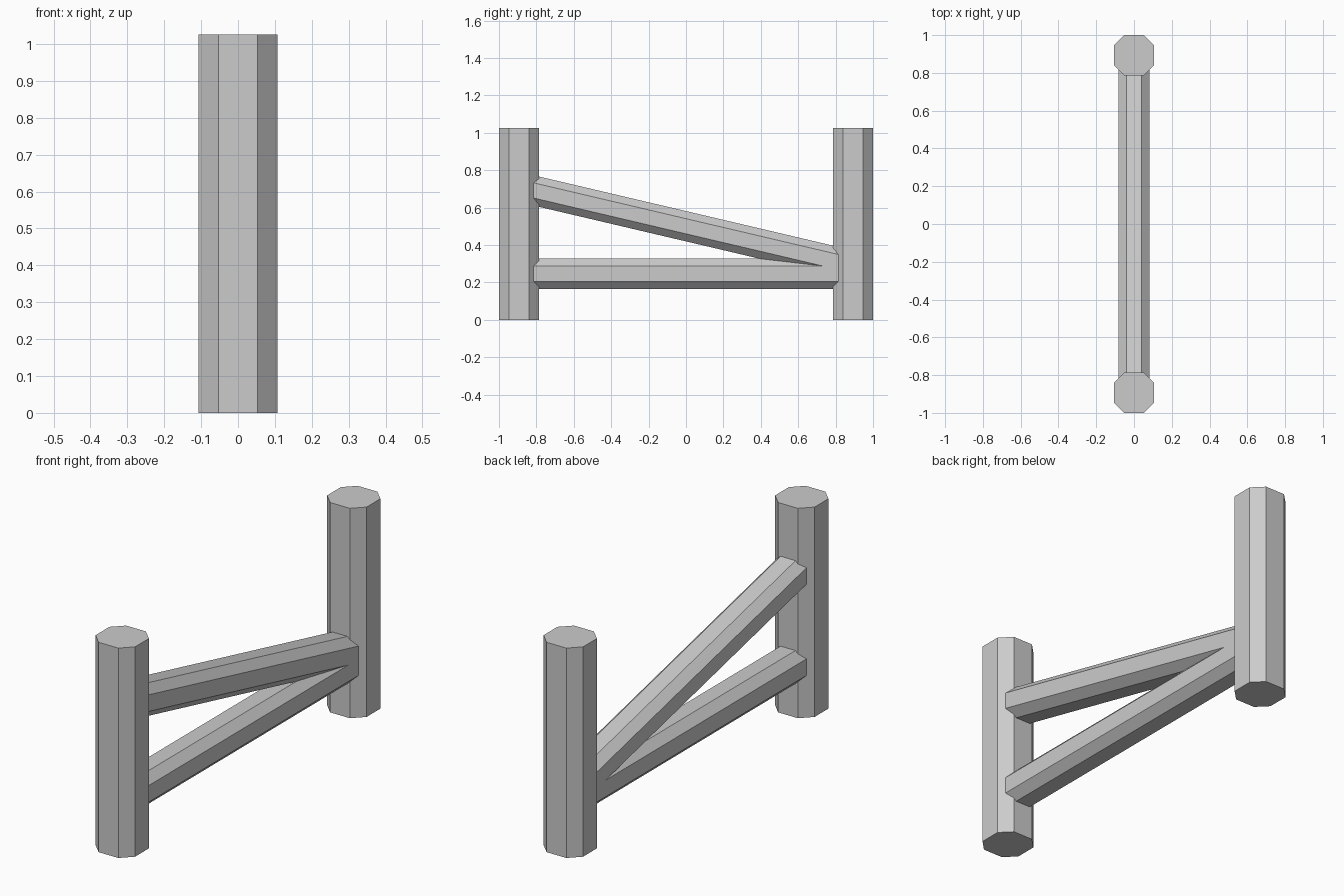
import bpy, bmesh
from mathutils import Vector

if "Cube" in bpy.data.objects:
    bpy.data.objects.remove(bpy.data.objects["Cube"])


def chamfered_square(r):
    """Eight-sided section: a square with its corners cut halfway along each half side."""
    h = r / 2
    return [(r, -h), (r, h), (h, r), (-h, r), (-r, h), (-r, -h), (-h, -r), (h, -r)]


def prism(name, r, start, end, u, v):
    """Sweep the section, spanned by axes u and v, from start to end."""
    bm = bmesh.new()
    u, v = Vector(u), Vector(v)
    rings = [[bm.verts.new(Vector(p) + u * a + v * b) for a, b in chamfered_square(r)]
             for p in (start, end)]
    for ring in rings:
        bm.faces.new(ring)
    for i in range(8):
        j = (i + 1) % 8
        bm.faces.new((rings[0][i], rings[0][j], rings[1][j], rings[1][i]))
    bmesh.ops.recalc_face_normals(bm, faces=bm.faces)
    mesh = bpy.data.meshes.new(name)
    bm.to_mesh(mesh)
    bm.free()
    obj = bpy.data.objects.new(name, mesh)
    bpy.context.collection.objects.link(obj)
    return obj


X, Y, Z = (1, 0, 0), (0, 1, 0), (0, 0, 1)
POST_R, POST_H, RAIL_R = 0.1065, 1.025, 0.081
POST_Y = 1 - POST_R

# Upright posts
for name, side in (("front_post", -1), ("back_post", 1)):
    prism(name, POST_R, (0, side * POST_Y, 0), (0, side * POST_Y, POST_H), X, Y)

# Rails, running into the posts: level one below, sloping one with plumb-cut ends above
END = 0.85
SLOPE = -0.235
prism("lower_rail", RAIL_R, (0, -END, 0.246), (0, END, 0.246), X, Z)
prism("sloping_rail", RAIL_R, (0, -END, 0.5 - SLOPE * END),
      (0, END, 0.5 + SLOPE * END), X, Z)
